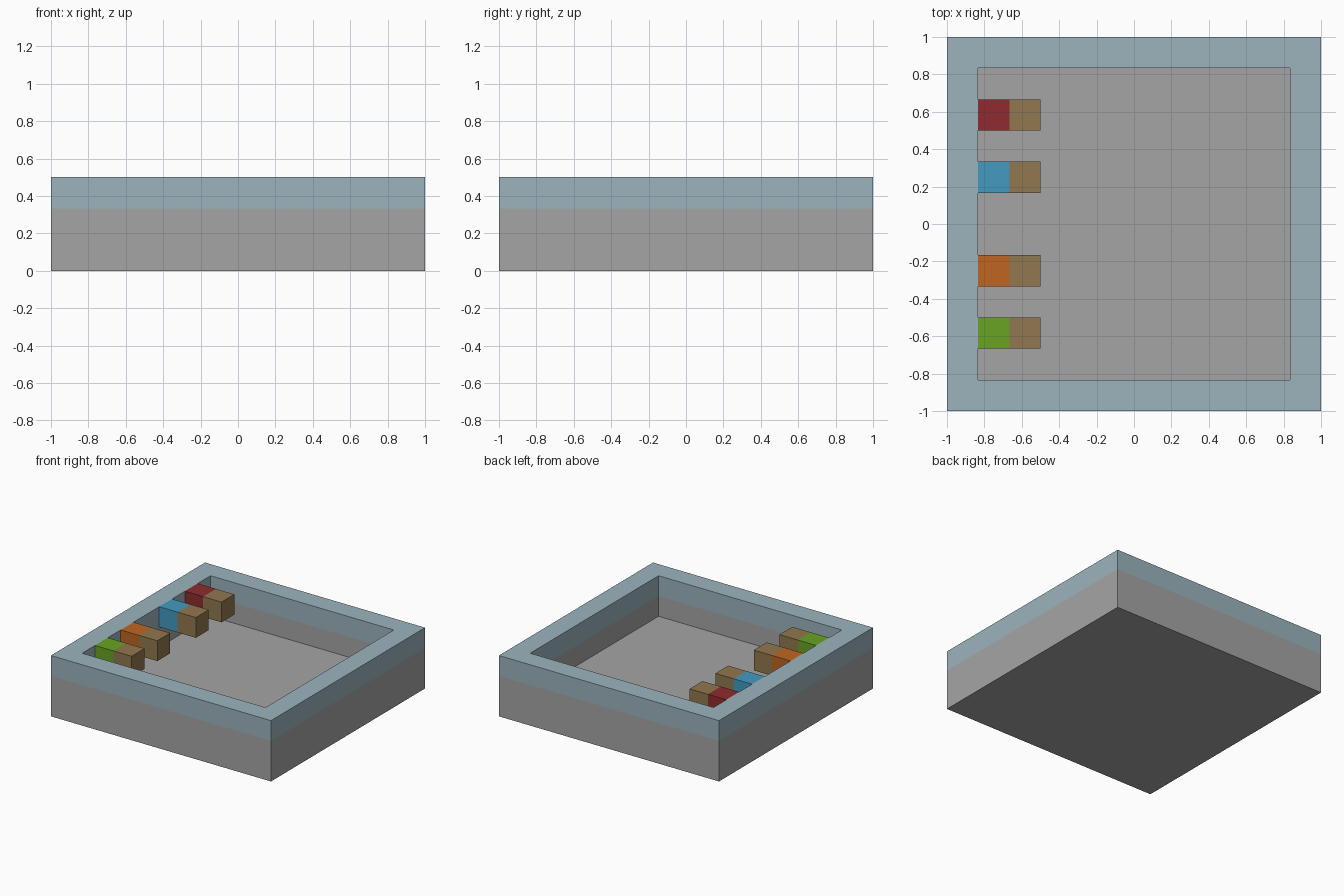
import bpy
import bmesh
from mathutils import Matrix, Vector

if "Cube" in bpy.data.objects:
    bpy.data.objects.remove(bpy.data.objects["Cube"], do_unlink=True)

U = 1 / 6  # module all parts are sized by


def material(name, rgb):
    """Make a flat material from 0-255 display values."""
    linear = [((c / 255 + 0.055) / 1.055) ** 2.4 for c in rgb]
    mat = bpy.data.materials.new(name)
    mat.use_nodes = True
    mat.diffuse_color = (*linear, 1)
    bsdf = mat.node_tree.nodes["Principled BSDF"]
    bsdf.inputs["Base Color"].default_value = (*linear, 1)
    bsdf.inputs["Roughness"].default_value = 0.9
    return mat


def box(low, high):
    """Start a mesh as a box between two corners."""
    low, high = Vector(low), Vector(high)
    bm = bmesh.new()
    size = Matrix.Diagonal((*(high - low), 1))
    bmesh.ops.create_cube(bm, size=1, matrix=Matrix.Translation((low + high) / 2) @ size)
    return bm


def finish(bm, name, mats, axis, split):
    """Cut the mesh across an axis and colour each side of the cut."""
    normal = Vector((0, 0, 0))
    normal[axis] = 1
    bmesh.ops.bisect_plane(bm, geom=bm.verts[:] + bm.edges[:] + bm.faces[:],
                           plane_co=normal * split, plane_no=normal)
    bmesh.ops.recalc_face_normals(bm, faces=bm.faces[:])
    for face in bm.faces:
        face.material_index = int(face.calc_center_median()[axis] > split)
    mesh = bpy.data.meshes.new(name)
    bm.to_mesh(mesh)
    bm.free()
    for mat in mats:
        mesh.materials.append(mat)
    obj = bpy.data.objects.new(name, mesh)
    bpy.context.collection.objects.link(obj)


stone = material("grey stone", (165, 165, 165))
rim = material("pale blue rim", (156, 180, 189))
wood = material("brown wood", (145, 119, 78))

# Open basin: stone below, pale blue band around the top
bm = box((-1, -1, 0), (1, 1, 3 * U))
bm.faces.ensure_lookup_table()
top = max(bm.faces, key=lambda f: f.calc_center_median().z)
bmesh.ops.inset_region(bm, faces=[top], thickness=U, use_even_offset=True)
floor = bmesh.ops.extrude_discrete_faces(bm, faces=[top])["faces"][0]
bmesh.ops.translate(bm, verts=floor.verts[:], vec=(0, 0, -2 * U))
finish(bm, "basin", [stone, rim], 2, 2 * U)

# Pegs on the side wall, each with a coloured root and a wooden end
pegs = [("green", (104, 163, 34), -4), ("orange", (192, 101, 33), -2),
        ("blue", (66, 155, 192), 1), ("red", (143, 43, 46), 3)]
for name, rgb, row in pegs:
    bm = box((-5 * U, row * U, 2 * U), (-3 * U, (row + 1) * U, 3 * U))
    finish(bm, name + "_peg", [material(name + " paint", rgb), wood], 0, -4 * U)
